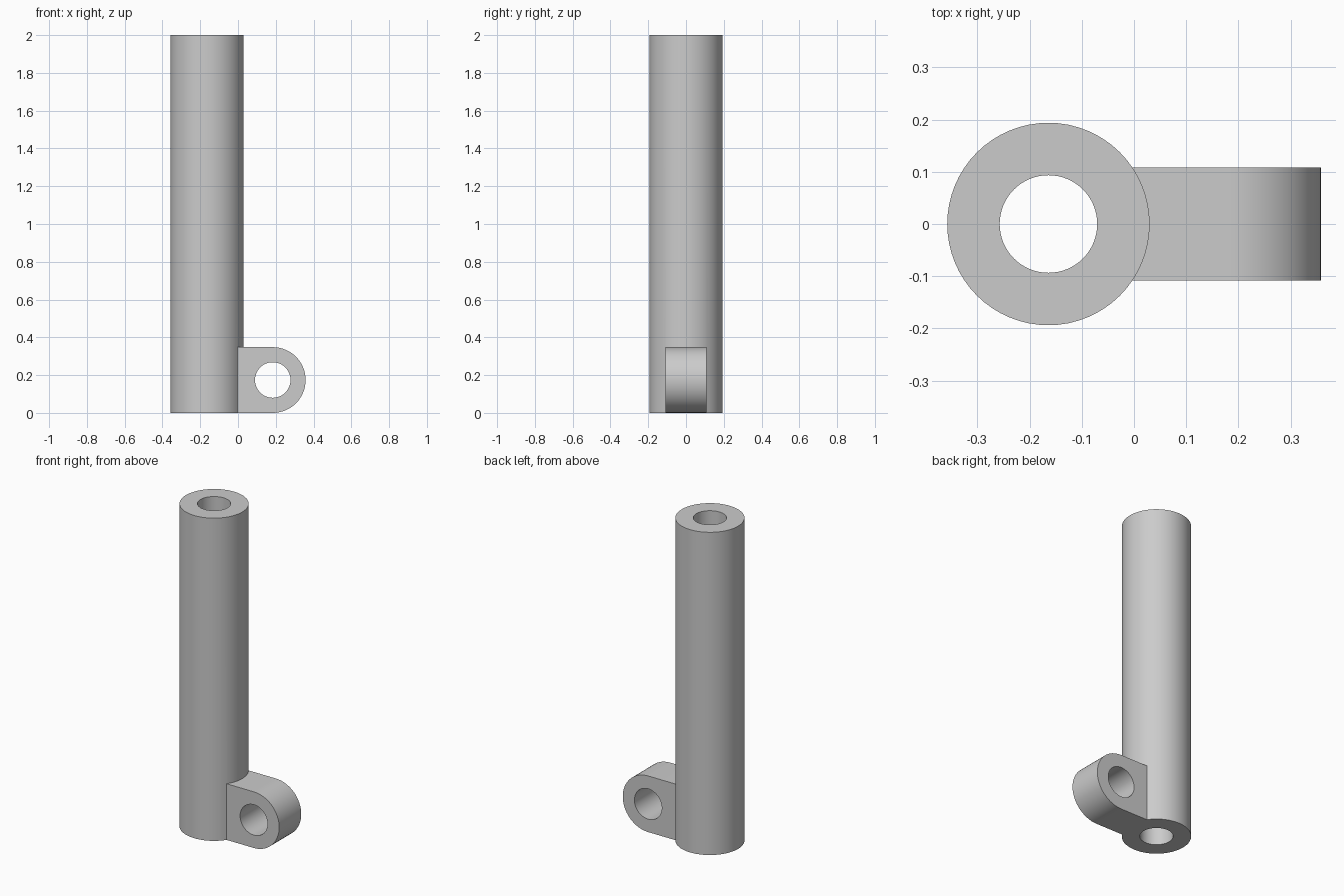
import bpy
import bmesh
from math import cos, sin, pi, radians

if "Cube" in bpy.data.objects:
    bpy.data.objects.remove(bpy.data.objects["Cube"], do_unlink=True)

HEIGHT = 2.0
TUBE_X, TUBE_R, BORE_R = -0.164, 0.194, 0.0935
LUG_X, LUG_R, HOLE_R, LUG_HALF = 0.184, 0.174, 0.094, 0.108
LUG_ROOT = -0.04   # buried inside the tube wall

grey = bpy.data.materials.new("light grey")
grey.use_nodes = True
grey.diffuse_color = (0.6, 0.6, 0.6, 1)
grey.node_tree.nodes["Principled BSDF"].inputs["Base Color"].default_value = (0.6, 0.6, 0.6, 1)


def arc(cx, cy, r, start, end, steps):
    return [(cx + r * cos(start + (end - start) * i / steps),
             cy + r * sin(start + (end - start) * i / steps)) for i in range(steps + 1)]


def circle(cx, cy, r, steps=64):
    return arc(cx, cy, r, 0, 2 * pi, steps)[:-1]


def extrude_outline(name, outer, hole, place, depth):
    """Solid plate from an outline with one hole; place maps 2D points to 3D."""
    bm = bmesh.new()
    edges = []
    for loop in (outer, hole):
        vs = [bm.verts.new(place(*p)) for p in loop]
        edges += [bm.edges.new((v, vs[i - 1])) for i, v in enumerate(vs)]
    bmesh.ops.triangle_fill(bm, edges=edges, use_beauty=True)
    ext = bmesh.ops.extrude_face_region(bm, geom=bm.faces[:], use_keep_orig=True)
    moved = [g for g in ext["geom"] if isinstance(g, bmesh.types.BMVert)]
    bmesh.ops.translate(bm, verts=moved, vec=depth)
    bmesh.ops.recalc_face_normals(bm, faces=bm.faces[:])
    mesh = bpy.data.meshes.new(name)
    bm.to_mesh(mesh)
    bm.free()
    mesh.materials.append(grey)
    obj = bpy.data.objects.new(name, mesh)
    bpy.context.collection.objects.link(obj)
    return obj


# Upright hollow tube
tube = extrude_outline("tube_with_lug", circle(TUBE_X, 0, TUBE_R), circle(TUBE_X, 0, BORE_R),
                       lambda x, y: (x, y, 0), (0, 0, HEIGHT))

# Round-ended lug with a cross hole
outline = arc(LUG_X, LUG_R, LUG_R, -pi / 2, pi / 2, 32) + [(LUG_ROOT, 2 * LUG_R), (LUG_ROOT, 0)]
lug = extrude_outline("lug", outline, circle(LUG_X, LUG_R, HOLE_R),
                      lambda x, z: (x, -LUG_HALF, z), (0, 2 * LUG_HALF, 0))

# Fuse the lug into the tube
bpy.ops.object.select_all(action="DESELECT")
bpy.context.view_layer.objects.active = tube
tube.select_set(True)
union = tube.modifiers.new("fuse lug", "BOOLEAN")
union.operation = "UNION"
union.solver = "EXACT"
union.object = lug
bpy.ops.object.modifier_apply(modifier=union.name)
bpy.data.objects.remove(lug, do_unlink=True)
bpy.ops.object.shade_smooth_by_angle(angle=radians(30))
